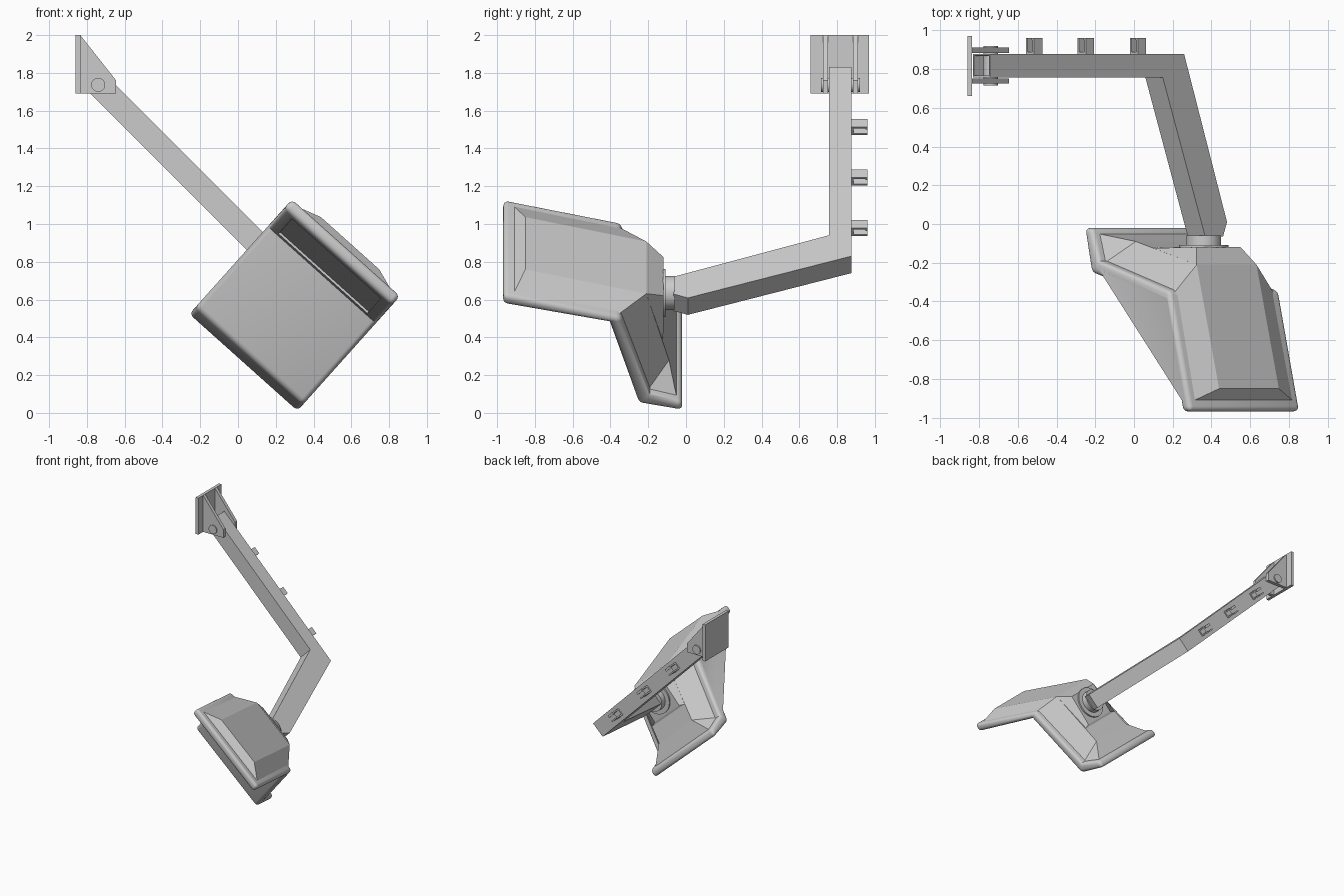
import bpy, bmesh, math
from mathutils import Vector, Matrix

if "Cube" in bpy.data.objects:
    bpy.data.objects.remove(bpy.data.objects["Cube"])


def finish(name, bm, smooth=False):
    bmesh.ops.recalc_face_normals(bm, faces=bm.faces[:])
    me = bpy.data.meshes.new(name)
    bm.to_mesh(me)
    bm.free()
    ob = bpy.data.objects.new(name, me)
    bpy.context.collection.objects.link(ob)
    if smooth:
        bpy.context.view_layer.objects.active = ob
        ob.select_set(True)
        bpy.ops.object.shade_smooth_by_angle(angle=math.radians(40))
        ob.select_set(False)
    return ob


def prism(pts, lo, hi, to3d):
    """Closed profile (a, b) extruded from lo to hi along c."""
    bm = bmesh.new()
    rings = [[bm.verts.new(to3d(a, b, c)) for a, b in pts] for c in (lo, hi)]
    n = len(pts)
    bm.faces.new(rings[0])
    bm.faces.new(rings[1][::-1])
    for i in range(n):
        j = (i + 1) % n
        bm.faces.new((rings[0][i], rings[0][j], rings[1][j], rings[1][i]))
    bmesh.ops.recalc_face_normals(bm, faces=bm.faces[:])
    return bm


def cylinder(name, x, z, r, y0, y1):
    bm = bmesh.new()
    m = Matrix.Translation((x, (y0 + y1) / 2, z)) @ Matrix.Rotation(math.pi / 2, 4, 'X')
    bmesh.ops.create_cone(bm, cap_ends=True, segments=32, radius1=r, radius2=r,
                          depth=y1 - y0, matrix=m)
    return finish(name, bm, True)


def recess(bm, face, border, depth):
    bmesh.ops.inset_region(bm, faces=[face], thickness=border)
    bmesh.ops.inset_region(bm, faces=[face], thickness=0.001, depth=-depth)


# Frames: arm slopes 45 degrees, head is rolled by about 42 degrees
S = math.sqrt(0.5)
AU, AN = Vector((S, 0, -S)), Vector((S, 0, S))
HU, HV = Vector((.745, 0, -.667)), Vector((.667, 0, .745))
Y = Vector((0, 1, 0))
HC = -.157


def arm_uy(u, y, n):
    return AU * u + Y * y + AN * n


def arm_ny(n, y, u):
    return AU * u + Y * y + AN * n


def head(y, v, u):
    return HU * (HC + u) + Y * y + HV * v


def xz(x, z, y):
    return Vector((x, y, z))


def xy(x, y, z):
    return Vector((x, y, z))


# Wall plate and bracket cheeks
finish("wall_plate", prism([(-.86, .66), (-.835, .66), (-.835, .97), (-.86, .97)], 1.69, 2.0, xy))
cheek = [(-.84, 1.69), (-.645, 1.69), (-.645, 1.76), (-.835, 2.0), (-.84, 2.0)]
for side, c in (("front", .738), ("rear", .897)):
    finish("bracket_cheek_" + side, prism(cheek, c - .014, c + .014, xz))
cylinder("pivot_pin", -.74, 1.737, .037, .715, .92)

# Bent square arm with hollow upper end
bm = prism([(-1.82, .757), (-.56, .757), (-.25, -.065), (-.12, -.065), (-.091, .01),
            (-.404, .877), (-1.82, .877)], .643, .77, arm_uy)
end = min(bm.faces, key=lambda f: f.calc_center_median().dot(AU))
recess(bm, end, .012, .15)
finish("arm", bm)

# Cable clips along the back of the arm
h, t = .03, .011
clip = [(-h, 0), (h, 0), (h, .085), (.01, .085), (.01, .085 - t), (h - t, .085 - t),
        (h - t, t), (-h + t, t), (-h + t, .085)  , (-h, .085)]
for i, u in enumerate((-1.435, -1.057, -.677)):
    finish(f"cable_clip_{i + 1}",
           prism([(.706 + n, .876 + y) for n, y in clip], u - h, u + h, arm_ny))

# Swivel joint
cylinder("swivel_flange", .36, .635, .128, -.122, -.108)
cylinder("swivel_collar", .36, .635, .09, -.11, -.06)

# Folded front shell with soft rim
bm = prism([(-.97, .972), (-.405, .84), (-.25, .265), (-.02, .213), (-.02, .275),
            (-.19, .33), (-.345, .875), (-.965, 1.038)], -.384, .384, head)
soft = [e for e in bm.edges if e.is_convex]
bmesh.ops.bevel(bm, geom=soft, offset=.026, segments=4, profile=.5, affect='EDGES')
bm.normal_update()
under = max((f for f in bm.faces if f.normal.dot(HV) < -.8), key=lambda f: f.calc_area())
recess(bm, under, .06, .012)
finish("front_shell", bm, True)

# Faceted rear housing between rim and ridge
base = [(-.91, 1.022), (-.35, .872), (-.2, .33), (-.05, .28)]
ridge = [(-.85, 1.065), (-.21, .892), (-.09, .42)]
bm = bmesh.new()
B = [[bm.verts.new(head(y, v, s * .34)) for y, v in base] for s in (-1, 1)]
R = [[bm.verts.new(head(y, v, s * .207)) for y, v in ridge] for s in (-1, 1)]
for b, r in zip(B, R):
    bm.faces.new((b[0], b[1], r[1], r[0]))
    bm.faces.new((b[1], b[2], r[2], r[1]))
    bm.faces.new((b[2], b[3], r[2]))
for i in range(2):
    bm.faces.new((R[0][i], R[0][i + 1], R[1][i + 1], R[1][i]))
for i in range(3):
    bm.faces.new((B[0][i], B[0][i + 1], B[1][i + 1], B[1][i]))
bm.faces.new((B[0][0], B[1][0], R[1][0], R[0][0]))
bm.faces.new((B[0][3], B[1][3], R[1][2], R[0][2]))
finish("rear_housing", bm)

# Tapered mounting pad behind the housing
bm = bmesh.new()
inner = [(-.21, .892, -.207), (-.21, .892, .207), (-.125, .55, .207), (-.125, .55, -.207)]
outer = [(-.12, .83, -.153), (-.12, .83, .153), (-.12, .57, .153), (-.12, .57, -.153)]
I, O = [[bm.verts.new(head(*p)) for p in ring] for ring in (inner, outer)]
bm.faces.new(I)
bm.faces.new(O)
for i in range(4):
    j = (i + 1) % 4
    bm.faces.new((I[i], I[j], O[j], O[i]))
finish("mounting_pad", bm)
